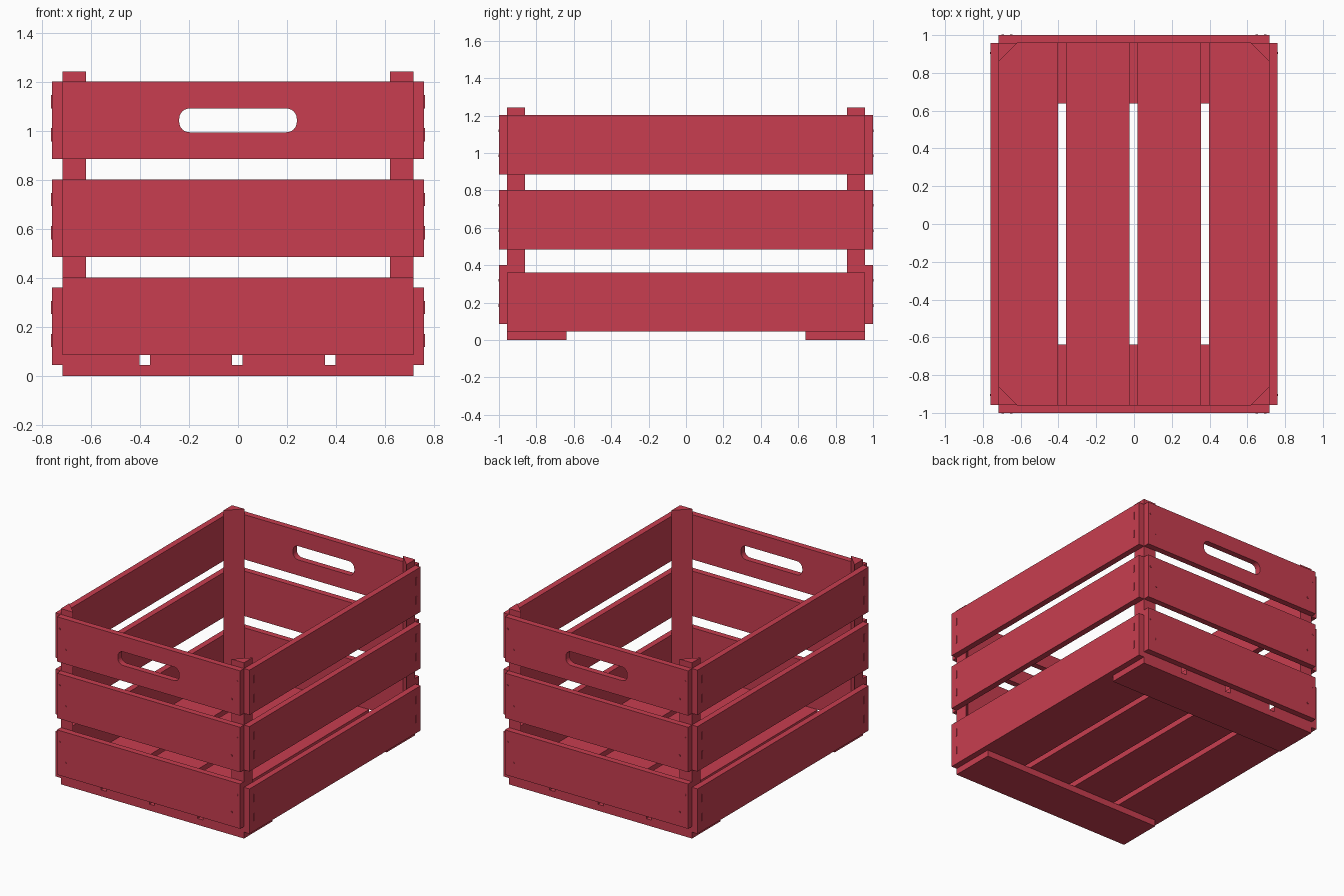
import bpy, bmesh, math
from mathutils import Vector, Matrix

if "Cube" in bpy.data.objects:
    bpy.data.objects.remove(bpy.data.objects["Cube"])

red = bpy.data.materials.new("red_paint")
red.diffuse_color = (0.58, 0.048, 0.08, 1)
red.use_nodes = True
red.node_tree.nodes["Principled BSDF"].inputs["Base Color"].default_value = red.diffuse_color


def finish(name, bm):
    bmesh.ops.recalc_face_normals(bm, faces=bm.faces)
    me = bpy.data.meshes.new(name)
    bm.to_mesh(me)
    bm.free()
    me.materials.append(red)
    ob = bpy.data.objects.new(name, me)
    bpy.context.collection.objects.link(ob)
    return ob


def box(name, x, y, z):
    """Box given by (min, max) on each axis."""
    bm = bmesh.new()
    size = Vector((x[1] - x[0], y[1] - y[0], z[1] - z[0]))
    mid = Vector((sum(x), sum(y), sum(z))) / 2
    bmesh.ops.create_cube(bm, size=1, matrix=Matrix.Translation(mid) @ Matrix.Diagonal(size.to_4d()))
    return finish(name, bm)


def prism(name, points, offset):
    """Extrude a planar outline along an offset vector."""
    bm = bmesh.new()
    face = bm.faces.new([bm.verts.new(p) for p in points])
    new = bmesh.ops.extrude_face_region(bm, geom=[face])["geom"]
    bmesh.ops.translate(bm, vec=offset, verts=[v for v in new if isinstance(v, bmesh.types.BMVert)])
    return finish(name, bm)


def span(s, a, b):
    return tuple(sorted((s * a, s * b)))


X0, X1, Y0, Y1 = 0.717, 0.76, 0.957, 1.0
END_ROWS = [(0.085, 0.402), (0.485, 0.803), (0.885, 1.202)]
SIDE_ROWS = [(0.045, 0.362)] + END_ROWS[1:]

# handle cutter: rounded slot running through both end boards
slot = []
r, hx, z_lo, z_hi = 0.042, 0.24, 0.995, 1.092
for cx, cz, start in ((hx - r, z_hi - r, 0), (r - hx, z_hi - r, 90),
                      (r - hx, z_lo + r, 180), (hx - r, z_lo + r, 270)):
    for i in range(7):
        a = math.radians(start + i * 15)
        slot.append((cx + r * math.cos(a), -1.2, cz + r * math.sin(a)))
cutter = prism("handle_cutter", slot, (0, 2.4, 0))
cutter.hide_render = True

for s, end, side in ((-1, "front", "left"), (1, "back", "right")):
    # end boards with nail heads
    for i, z in enumerate(END_ROWS):
        board = box(f"{end}_board_{i + 1}", (-X0, X0), span(s, Y0, Y1), z)
        if i == 2:
            mod = board.modifiers.new("handle", 'BOOLEAN')
            mod.operation, mod.solver, mod.object = 'DIFFERENCE', 'EXACT', cutter
            bpy.context.view_layer.objects.active = board
            bpy.ops.object.modifier_apply(modifier=mod.name)
        for sx in (-1, 1):
            for dx, dz in ((0.695, 0.235), (0.65, 0.1)):
                bm = bmesh.new()
                m = Matrix.Translation((sx * dx, s * Y1, z[0] + dz)) @ Matrix.Rotation(math.pi / 2, 4, 'X')
                bmesh.ops.create_cone(bm, cap_ends=True, segments=8, radius1=0.007,
                                      radius2=0.007, depth=0.006, matrix=m)
                finish(f"{end}_nail", bm)

    # side boards with staples
    for i, z in enumerate(SIDE_ROWS):
        box(f"{side}_board_{i + 1}", span(s, X0, X1), (-Y0, Y0), z)
        for sy in (-1, 1):
            for dz in (0.1, 0.235):
                box(f"{side}_staple", span(s, X1 - 0.003, X1 + 0.003), span(sy, 0.901, 0.911),
                    (z[0] + dz - 0.027, z[0] + dz + 0.027))

    # foot plank under each end of the floor
    box(f"{end}_foot", (-X0, X0), span(s, 0.638, Y0), (0, 0.045))

    # triangular corner posts
    for sx in (-1, 1):
        prism(f"{end}_corner_post", [(sx * X0, s * Y0, 0.085), (sx * 0.62, s * Y0, 0.085),
                                     (sx * X0, s * 0.86, 0.085)], (0, 0, 1.158))

# floor slats
for i, x in enumerate(((-X0, -0.402), (-0.36, -0.024), (0.018, 0.355), (0.397, X0))):
    box(f"floor_slat_{i + 1}", x, (-Y0, Y0), (0.045, 0.085))

bpy.data.objects.remove(cutter)
